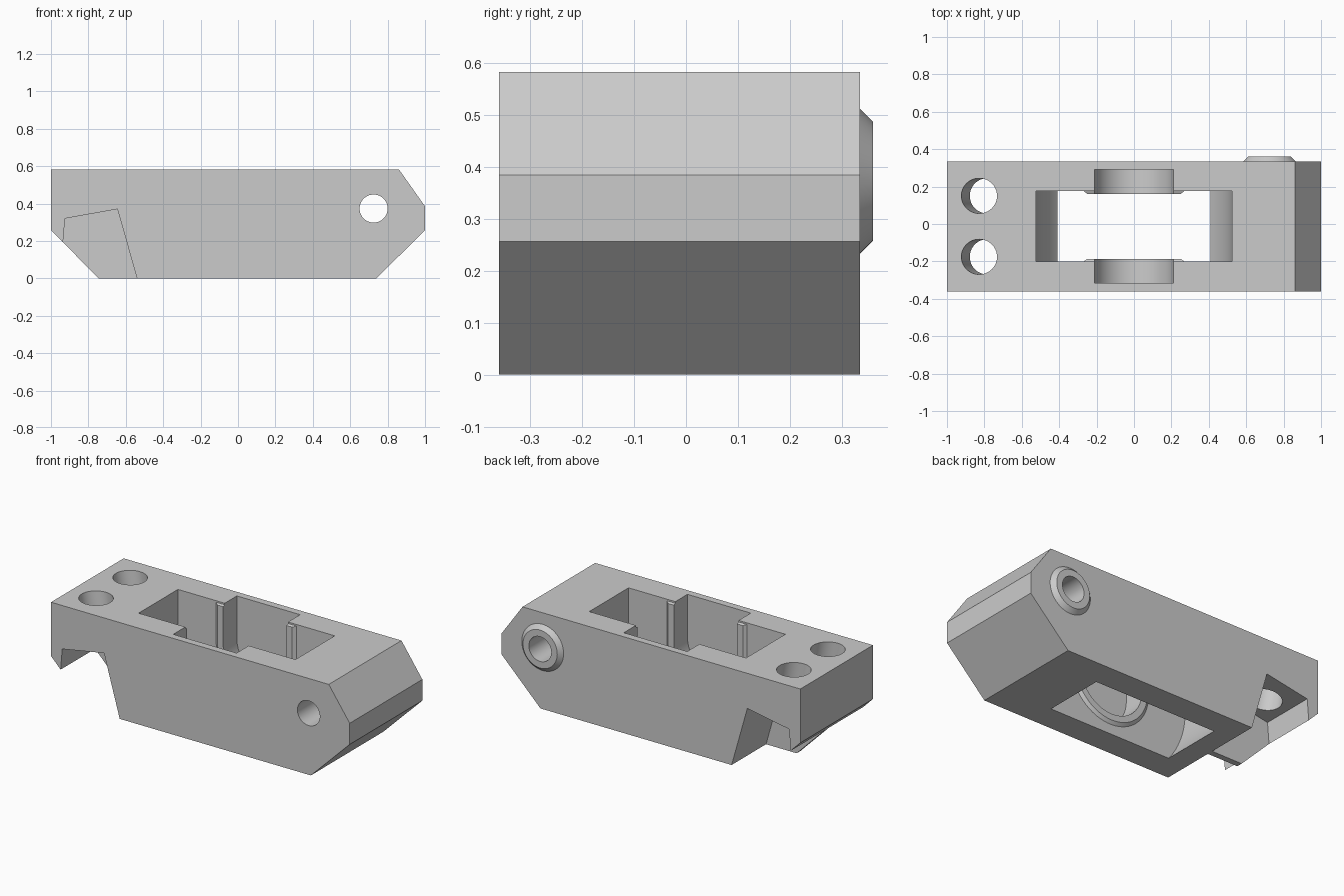
import bpy
import bmesh
from math import cos, sin, pi, atan2
from mathutils import Matrix, Vector

old = bpy.data.objects.get("Cube")
if old:
    bpy.data.objects.remove(old, do_unlink=True)

grey = bpy.data.materials.new("plain grey")
grey.use_nodes = True
grey.diffuse_color = (0.6, 0.6, 0.6, 1)
grey.node_tree.nodes["Principled BSDF"].inputs["Base Color"].default_value = (0.6, 0.6, 0.6, 1)

FRONT, BACK, TOP = -0.36, 0.335, 0.583
MID = (FRONT + BACK) / 2      # centre plane of the block
AXLE_Z = 0.328                # height of the axle


def loft(name, near, far, y0, y1):
    """Solid between two matching xz outlines at y0 and y1."""
    bm = bmesh.new()
    a = [bm.verts.new((x, y0, z)) for x, z in near]
    b = [bm.verts.new((x, y1, z)) for x, z in far]
    n = len(a)
    bm.faces.new(a)
    bm.faces.new(b[::-1])
    for i in range(n):
        j = (i + 1) % n
        bm.faces.new((a[j], a[i], b[i], b[j]))
    bmesh.ops.recalc_face_normals(bm, faces=bm.faces)
    mesh = bpy.data.meshes.new(name)
    bm.to_mesh(mesh)
    bm.free()
    mesh.materials.append(grey)
    obj = bpy.data.objects.new(name, mesh)
    bpy.context.collection.objects.link(obj)
    return obj


def prism(name, outline, y0, y1):
    return loft(name, outline, outline, y0, y1)


def circle(x, z, r, n=64):
    return [(x + r * cos(2 * pi * i / n), z + r * sin(2 * pi * i / n)) for i in range(n)]


def u_shape(r, top, n=48):
    """Half-round bottom about the axle with straight sides up to top."""
    arc = [(r * cos(pi + pi * i / n), AXLE_Z + r * sin(pi + pi * i / n)) for i in range(n + 1)]
    return arc + [(r, top), (-r, top)]


def combine(target, tool, operation):
    mod = target.modifiers.new(operation, "BOOLEAN")
    mod.operation = operation
    mod.solver = "EXACT"
    mod.object = tool
    bpy.context.view_layer.objects.active = target
    bpy.ops.object.modifier_apply(modifier=mod.name)
    bpy.data.objects.remove(tool, do_unlink=True)


# Main block with chamfered ends
block = prism("wheel_block", [(-1, TOP), (0.86, TOP), (1, 0.385), (1, 0.257),
                              (0.74, 0), (-0.745, 0), (-1, 0.257)], FRONT, BACK)

# Notch under the bolt end, split by a thin central rib
notch = [(-0.925, 0.32), (-0.645, 0.37), (-0.54, 0), (-0.512, -0.1), (-0.96, -0.1)]
for y0, y1 in ((FRONT - 0.1, MID - 0.018), (MID + 0.018, BACK + 0.1)):
    combine(block, prism("notch_cutter", notch, y0, y1), "DIFFERENCE")

# Wheel well, rounded below and open at top and bottom
combine(block, prism("well_cutter", u_shape(0.525, 0.8), MID - 0.188, MID + 0.188), "DIFFERENCE")

# Raised bearing rims and axle slots on both well walls
for side in (-1, 1):
    combine(block, loft("bearing_rim", u_shape(0.285, TOP - 0.004), u_shape(0.25, TOP - 0.016),
                        MID + side * 0.2, MID + side * 0.174), "UNION")
for side in (-1, 1):
    combine(block, prism("axle_slot_cutter", u_shape(0.212, 0.8),
                         MID + side * 0.1, MID + side * 0.304), "DIFFERENCE")

# Tapered pivot boss and through hole
combine(block, loft("pivot_boss", circle(0.725, 0.373, 0.16), circle(0.725, 0.373, 0.115),
                    BACK - 0.02, 0.36), "UNION")
combine(block, prism("pivot_cutter", circle(0.725, 0.373, 0.075), FRONT - 0.1, 0.5), "DIFFERENCE")

# Two bolt holes square to the sloping notch ceiling
tilt = atan2(0.05, 0.28)
for y in (MID - 0.163, MID + 0.163):
    bolt = prism("bolt_cutter", circle(0, 0, 0.094), -0.27, 0.27)
    bolt.data.transform(Matrix.Translation(Vector((-0.805, y, 0.455)))
                        @ Matrix.Rotation(-tilt, 4, "Y") @ Matrix.Rotation(pi / 2, 4, "X"))
    combine(block, bolt, "DIFFERENCE")

# Smooth round walls, crisp edges
bpy.ops.object.select_all(action="DESELECT")
block.select_set(True)
bpy.context.view_layer.objects.active = block
bpy.ops.object.shade_smooth_by_angle(angle=pi / 6)
